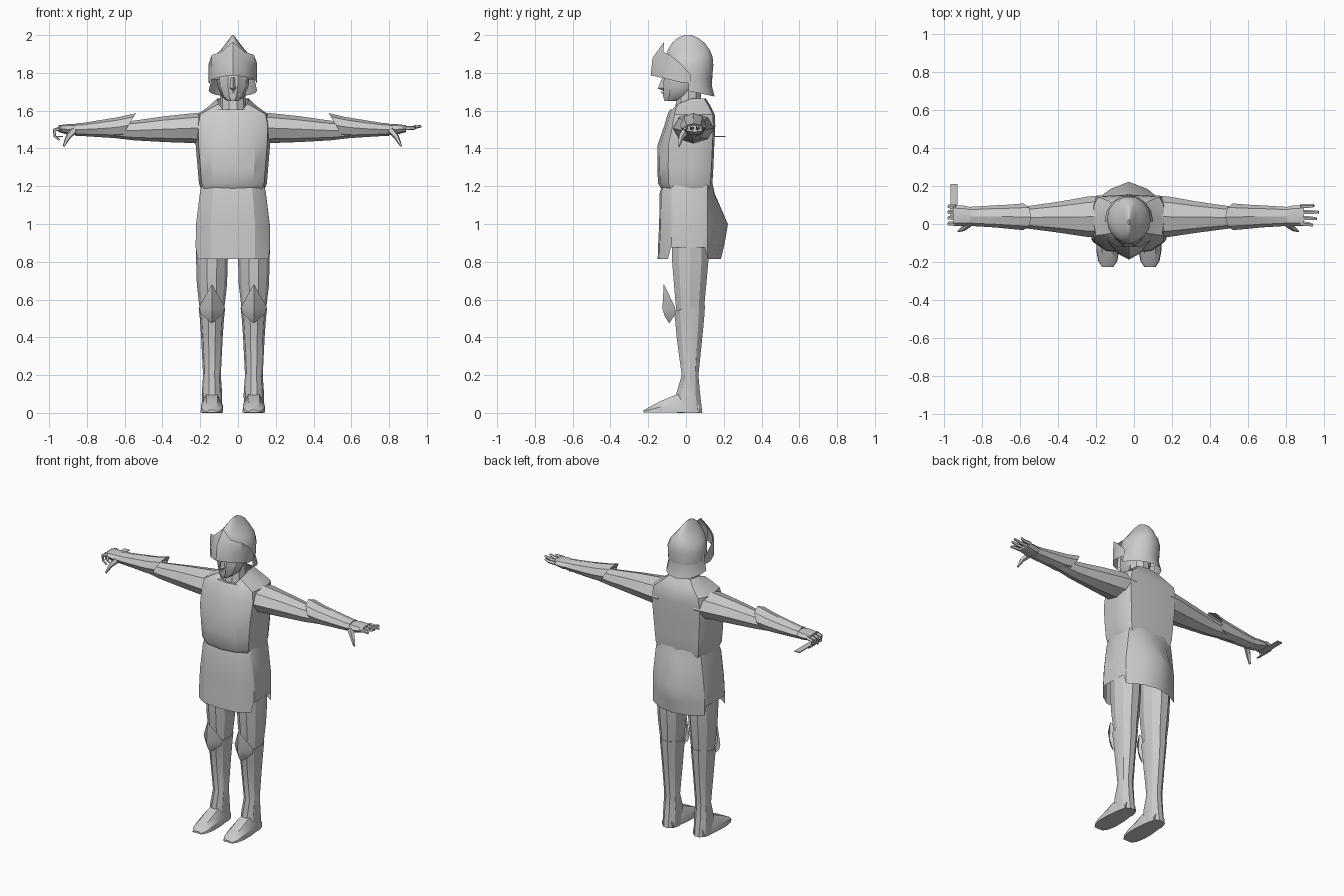
import bpy, bmesh, math
from mathutils import Vector

if "Cube" in bpy.data.objects:
    bpy.data.objects.remove(bpy.data.objects["Cube"])

CX = -0.027  # body centre line
grey = bpy.data.materials.new("light_grey")
grey.diffuse_color = (0.6, 0.6, 0.6, 1)
grey.use_nodes = True
grey.node_tree.nodes["Principled BSDF"].inputs["Base Color"].default_value = grey.diffuse_color


def grid(name, rows, closed=True, caps=(False, False), angle=30):
    """Skin a list of equal-length point rows."""
    bm = bmesh.new()
    vs = [[bm.verts.new(p) for p in r] for r in rows]
    n = len(rows[0])
    for a, b in zip(vs, vs[1:]):
        for i in range(n if closed else n - 1):
            j = (i + 1) % n
            bm.faces.new((a[i], a[j], b[j], b[i]))
    if caps[0]:
        bm.faces.new(vs[0][::-1])
    if caps[1]:
        bm.faces.new(vs[-1])
    bmesh.ops.recalc_face_normals(bm, faces=bm.faces)
    me = bpy.data.meshes.new(name)
    bm.to_mesh(me)
    bm.free()
    me.materials.append(grey)
    ob = bpy.data.objects.new(name, me)
    bpy.context.collection.objects.link(ob)
    bpy.ops.object.select_all(action='DESELECT')
    ob.select_set(True)
    bpy.context.view_layer.objects.active = ob
    bpy.ops.object.shade_smooth_by_angle(angle=math.radians(angle))
    return ob


def oval(cx, z, rx, y0, y1, n=10, tilt=0):
    """Horizontal ring; tilt lowers the front."""
    cy, ry = (y0 + y1) / 2, (y1 - y0) / 2
    out = []
    for i in range(n):
        a = 2 * math.pi * i / n
        out.append((cx + rx * math.cos(a), cy + ry * math.sin(a), z + tilt * math.sin(a)))
    return out


def both(half):
    """Mirror a half outline running from front centre to back centre."""
    return [(CX + x, y, z) for x, y, z in half] + [(CX - x, y, z) for x, y, z in half[-2:0:-1]]


def tube(name, pts, sizes, n=5):
    """Tapering tube through points; sizes are (side, up) radii."""
    pts = [Vector(p) for p in pts]
    rows = []
    for i, p in enumerate(pts):
        d = (pts[min(i + 1, len(pts) - 1)] - pts[max(i - 1, 0)]).normalized()
        u = Vector((0, 1, 0))
        u = (u - d * u.dot(d)).normalized()
        w = d.cross(u)
        a, b = sizes[i]
        rows.append([p + u * a * math.cos(2 * math.pi * k / n) + w * b * math.sin(2 * math.pi * k / n)
                     for k in range(n)])
    return grid(name, rows, caps=(True, True))


# Tunic upper body
def chest(z, rx, f, b, tilt=0):
    return both([(0, f, z - tilt), (rx * .6, f + .012, z - tilt), (rx * .92, f * .62, z - tilt * .5),
                 (rx, .03, z), (rx * .97, b - .05, z), (rx * .85, b - .01, z), (0, b, z)])


grid("tunic_chest", [chest(1.185, .168, -.13, .135), chest(1.215, .18, -.148, .14),
                     chest(1.30, .187, -.152, .145), chest(1.42, .197, -.15, .15),
                     chest(1.52, .2, -.115, .155), chest(1.58, .188, -.098, .152),
                     chest(1.625, .125, -.085, .13, .02), chest(1.665, .083, -.07, .105, .06)])


# Tunic skirt, with side panels cut shorter than the flaps
def skirt(z, rx, f, b, side_z=None):
    s = side_z or z
    return both([(0, f, z), (rx * .6, f + .008, z), (rx * .95, f + .055, z), (rx, f + .07, s),
                 (rx, .02, s), (rx * .97, .10, s), (rx * .94, .115, z),
                 (rx * .5, (b + .13) / 2 + .008, z), (0, b, z)])


grid("tunic_skirt", [skirt(1.215, .165, -.125, .135), skirt(1.16, .175, -.14, .152),
                     skirt(1.0, .195, -.142, .222), skirt(.9, .197, -.147, .205),
                     skirt(.815, .197, -.15, .185, .875)])

# Neck and face
grid("neck", [oval(CX, 1.53, .085, -.085, .09, 10, .03), oval(CX, 1.61, .07, -.06, .085),
              oval(CX, 1.72, .065, -.05, .08)])
grid("face", [oval(CX, 1.65, .028, -.115, -.05), oval(CX, 1.675, .06, -.125, .05),
              oval(CX, 1.73, .083, -.125, .08), oval(CX, 1.80, .09, -.12, .1),
              oval(CX, 1.87, .085, -.1, .1)], caps=(True, True))
grid("nose", [[(CX - .012, -.115, 1.775), (CX, -.125, 1.775), (CX + .012, -.115, 1.775)],
              [(CX - .02, -.115, 1.72), (CX, -.15, 1.718), (CX + .02, -.115, 1.72)],
              [(CX - .015, -.11, 1.705), (CX, -.12, 1.705), (CX + .015, -.11, 1.705)]], closed=False)
grid("moustache", [[(CX - .035, -.11, 1.69), (CX, -.13, 1.705), (CX + .035, -.11, 1.69)],
                   [(CX - .04, -.105, 1.68), (CX, -.128, 1.692), (CX + .04, -.105, 1.68)]], closed=False)

# Helmet: bowl rising to a narrow crest, neck guard, pointed visor
grid("helmet_bowl", [oval(CX, 1.765, .113, -.085, .14, 14), oval(CX, 1.84, .116, -.1, .148, 14),
                     oval(CX, 1.885, .098, -.105, .144, 14), oval(CX, 1.92, .066, -.1, .13, 14),
                     oval(CX, 1.96, .034, -.075, .1, 14), oval(CX, 1.985, .016, -.045, .065, 14),
                     oval(CX, 2.0, .004, -.01, .03, 14)], caps=(False, True), angle=40)
guard = []
for z, rx, ry in ((1.79, .114, .128), (1.73, .116, .125), (1.675, .128, .14)):
    guard.append([(CX + rx * math.cos(a), .012 + ry * math.sin(a), z + .03 * (1 - math.sin(a)))
                  for a in [math.pi * k / 8 for k in range(9)]])
grid("helmet_neck_guard", guard, closed=False)

# Visor columns: x, then (y, z) at the lower edge, middle and upper edge
cols = [(0, (-.187, 1.787), (-.177, 1.88), (-.115, 1.965)),
        (.06, (-.155, 1.78), (-.148, 1.86), (-.12, 1.912)),
        (.112, (-.09, 1.765), (-.09, 1.83), (-.085, 1.895)),
        (.128, (-.03, 1.75), (-.03, 1.8), (-.03, 1.85)),
        (.122, (.025, 1.745), (.025, 1.765), (.025, 1.79))]
full = [(-c[0],) + c[1:] for c in cols[:0:-1]] + cols
grid("helmet_visor", [[(CX + c[0], c[k][0], c[k][1]) for c in full] for k in (1, 2, 3)], closed=False)

# Limbs
for side, s in (("left", 1), ("right", -1)):
    def arm_ring(d, cy, ry, cz, rz, shear=0):
        return [(-.03 + s * (d - shear * math.sin(a)), cy + ry * math.cos(a), cz + rz * math.sin(a))
                for a in [2 * math.pi * k / 8 for k in range(8)]]

    grid(side + "_sleeve", [arm_ring(.13, .04, .112, 1.508, .086), arm_ring(.22, .038, .105, 1.507, .078),
                            arm_ring(.36, .036, .082, 1.502, .068), arm_ring(.52, .035, .06, 1.495, .052),
                            arm_ring(.64, .038, .045, 1.497, .04)], caps=(True, True))
    grid(side + "_gauntlet", [arm_ring(.55, .038, .07, 1.522, .065, .04), arm_ring(.62, .038, .064, 1.511, .055, .02),
                              arm_ring(.70, .04, .058, 1.505, .045), arm_ring(.80, .04, .052, 1.5, .034),
                              arm_ring(.83, .04, .05, 1.5, .033)], caps=(False, True))
    grid(side + "_palm", [arm_ring(.81, .04, .045, 1.5, .026), arm_ring(.86, .042, .054, 1.5, .03),
                          arm_ring(.92, .045, .055, 1.505, .018)], caps=(True, True))

    # Fingers: spread on the left hand, curled on the right
    for i in range(4):
        y = .002 + i * .03
        x0, tip = .905, (.97, .99, 1.0, .975)[i]
        X = lambda d: -.03 + s * d
        if s > 0:
            path = [(X(x0), y, 1.507), (X(.95), y * 1.06 - .004, 1.508), (X(tip), y * 1.15 - .01, 1.518 - .012 * (i == 0))]
        else:
            path = [(X(x0), y, 1.507), (X(.943), y, 1.497), (X(.94), y, 1.465), (X(.915), y, 1.445)]
        w = [(.013, .012), (.011, .01), (.008, .007), (.006, .005)][:len(path)]
        tube(side + "_finger_%d" % (i + 1), path, w)
    tube(side + "_thumb", [(-.03 + s * .84, .0, 1.495), (-.03 + s * .87, -.025, 1.46),
                           (-.03 + s * .893, -.038, 1.412)], [(.02, .02), (.015, .014), (.006, .006)])

    # Legs, boots and feet
    L = CX + s * .111
    grid(side + "_thigh", [oval(L, 1.0, .085, -.08, .12), oval(L, .82, .084, -.08, .125),
                           oval(L, .68, .08, -.068, .112), oval(L, .54, .064, -.055, .098)], caps=(True, True))
    grid(side + "_boot", [oval(L, .555, .07, -.07, .105, 10, .015), oval(L, .5, .064, -.062, .1),
                          oval(L, .4, .057, -.053, .09), oval(L, .2, .047, -.025, .068),
                          oval(L, .1, .054, -.055, .078), oval(L, .0, .052, -.05, .09)], caps=(True, True))
    foot = []
    for y, rx, zt in ((.07, .04, .06), (.0, .052, .11), (-.07, .06, .09), (-.14, .06, .06), (-.195, .05, .03), (-.225, .03, .014)):
        foot.append([(L - rx, y, .002), (L + rx, y, .002), (L + rx * .95, y, zt * .5),
                     (L + rx * .5, y, zt), (L - rx * .5, y, zt), (L - rx * .95, y, zt * .5)])
    grid(side + "_foot", foot, caps=(True, True))

    # Pointed knee guard
    grid(side + "_knee_guard", [[(L - .004, -.114, .675), (L, -.118, .68), (L + .004, -.114, .675)],
                                [(L - .068, -.058, .56), (L, -.125, .55), (L + .068, -.058, .56)],
                                [(L - .06, -.055, .525), (L, -.112, .51), (L + .06, -.055, .525)],
                                [(L - .004, -.086, .478), (L, -.09, .475), (L + .004, -.086, .478)]], closed=False)

# Thin plate held in the curled hand
grid("held_plate", [[(-.963, .04, 1.46), (-.927, .04, 1.46), (-.927, .04, 1.466), (-.963, .04, 1.466)],
                    [(-.963, .21, 1.46), (-.927, .21, 1.46), (-.927, .21, 1.466), (-.963, .21, 1.466)]],
     caps=(True, True))
